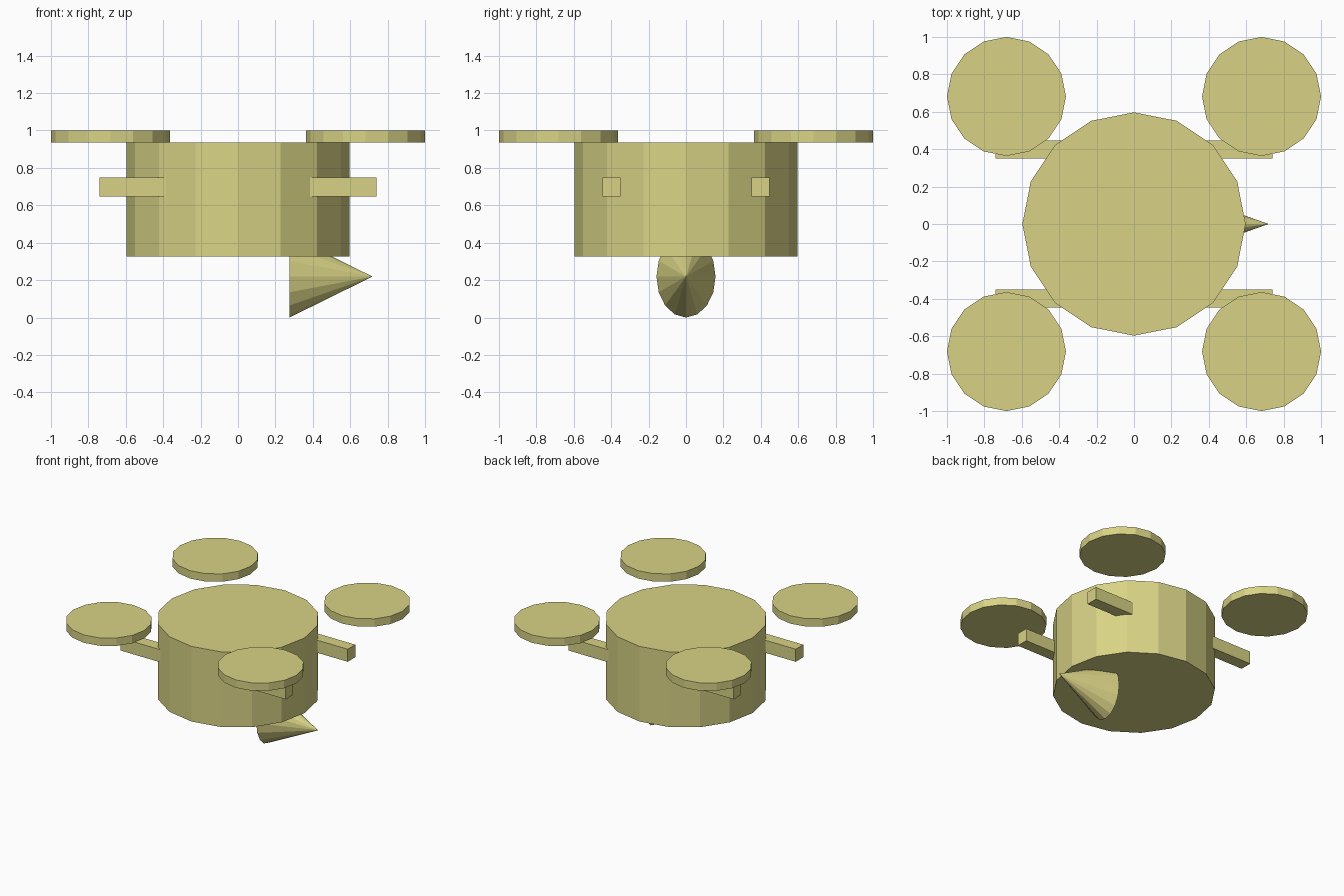
import bpy
import math

if "Cube" in bpy.data.objects:
    bpy.data.objects.remove(bpy.data.objects["Cube"])

khaki = bpy.data.materials.new("khaki")
khaki.diffuse_color = (0.69, 0.65, 0.235, 1)
khaki.use_nodes = True
khaki.node_tree.nodes["Principled BSDF"].inputs["Base Color"].default_value = khaki.diffuse_color


def finish(name):
    ob = bpy.context.object
    ob.name = name
    ob.data.materials.append(khaki)
    return ob


def disc(name, radius, x, y, z0, z1):
    bpy.ops.mesh.primitive_cylinder_add(vertices=16, radius=radius, depth=z1 - z0,
                                        location=(x, y, (z0 + z1) / 2))
    return finish(name)


# Drum-shaped body
disc("body", 0.597, 0, 0, 0.326, 0.936)

for sx, side in ((-1, "left"), (1, "right")):
    for sy, end in ((-1, "front"), (1, "back")):
        # Flat rotor disc at each corner
        disc(f"rotor_{end}_{side}", 0.318, sx * 0.682, sy * 0.682, 0.936, 1.0)
        # Square arm reaching sideways out of the body
        bpy.ops.mesh.primitive_cube_add(size=1, location=(sx * 0.53, sy * 0.399, 0.698))
        arm = finish(f"arm_{end}_{side}")
        arm.scale = (0.42, 0.097, 0.102)

# Elliptical cone under the body, pointing along +x
bpy.ops.mesh.primitive_cone_add(vertices=16, radius1=1, radius2=0, depth=1,
                                location=(0.497, 0, 0.219),
                                rotation=(0, math.pi / 2, 0))
nose = finish("nose_cone")
nose.scale = (0.219, 0.158, 0.444)
